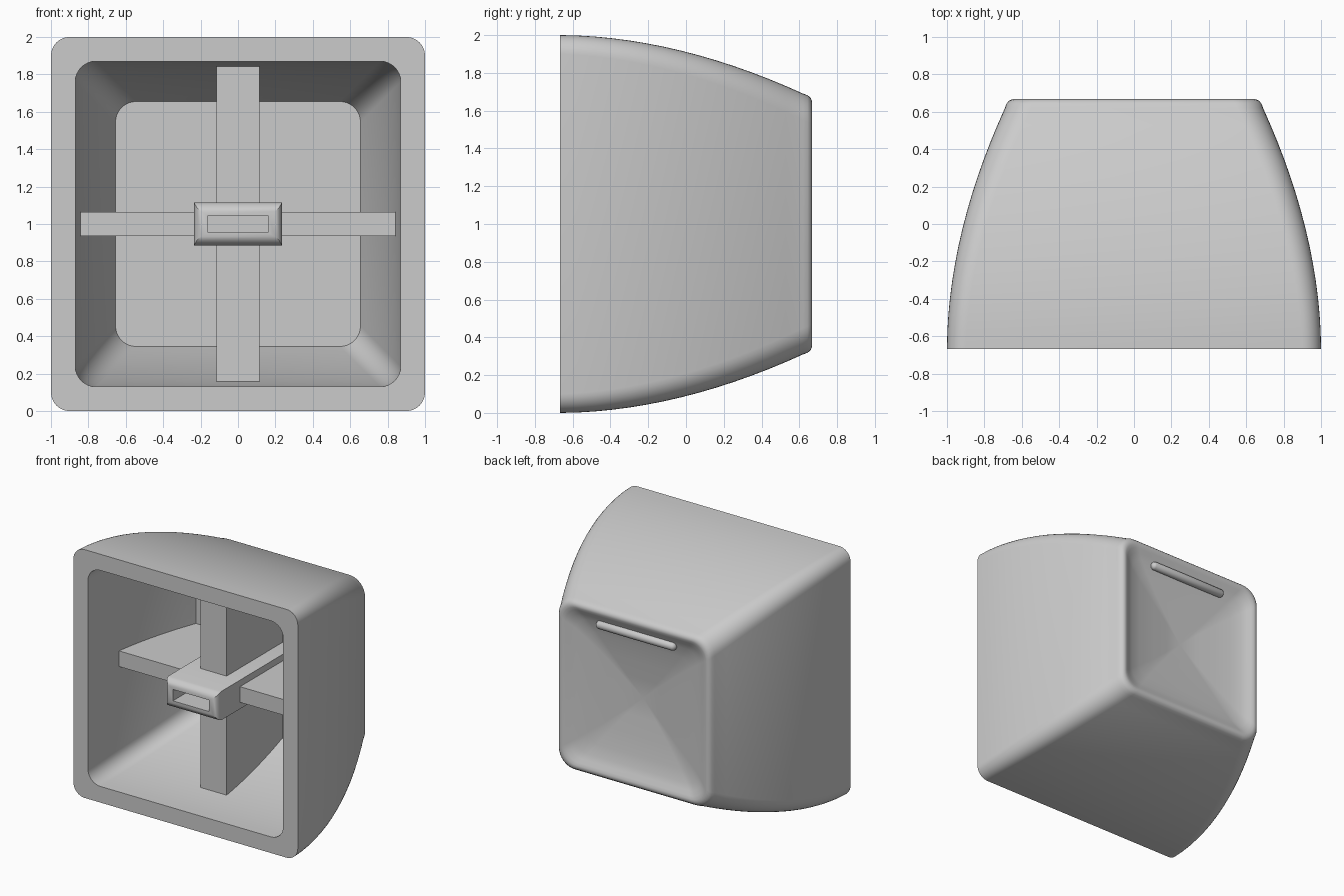
import bpy, bmesh, math
from mathutils import Matrix

cube = bpy.data.objects.get("Cube")
if cube:
    bpy.data.objects.remove(cube)

grey = bpy.data.materials.new("light_grey_plastic")
grey.use_nodes = True
grey.diffuse_color = (0.6, 0.6, 0.6, 1)
grey.node_tree.nodes["Principled BSDF"].inputs["Base Color"].default_value = grey.diffuse_color

FRONT, BACK, FLOOR, ARM_FRONT = -0.667, 0.667, 0.4, -0.31


def finish(name, bm):
    bmesh.ops.remove_doubles(bm, verts=bm.verts, dist=1e-5)
    bmesh.ops.recalc_face_normals(bm, faces=bm.faces)
    mesh = bpy.data.meshes.new(name)
    bm.to_mesh(mesh)
    bm.free()
    mesh.materials.append(grey)
    obj = bpy.data.objects.new(name, mesh)
    bpy.context.collection.objects.link(obj)
    bpy.ops.object.select_all(action="DESELECT")
    obj.select_set(True)
    bpy.context.view_layer.objects.active = obj
    bpy.ops.object.shade_smooth_by_angle(angle=math.radians(32))
    return obj


def ring(bm, hx, hz, y, r=0.0, seg=0):
    """Rounded rectangle around the y axis at height one."""
    verts = []
    for i, (sx, sz) in enumerate(((1, 1), (-1, 1), (-1, -1), (1, -1))):
        for k in range(seg + 1):
            a = math.pi / 2 * (i + (k / seg if seg else 0.5))
            verts.append(bm.verts.new((sx * (hx - r) + r * math.cos(a), y,
                                       1 + sz * (hz - r) + r * math.sin(a))))
    return verts


def loft(bm, rings, cap_start=False):
    for a, b in zip(rings, rings[1:]):
        n = len(a)
        for i in range(n):
            j = (i + 1) % n
            bm.faces.new((a[i], a[j], b[j], b[i]))
    bm.faces.new(rings[-1])
    if cap_start:
        bm.faces.new(rings[0])


def outer(y):
    return 1 - 0.31 * ((y - FRONT) / 1.287) ** 1.9


def inner(y):
    return 0.87 - 0.215 * ((y - FRONT) / (FLOOR - FRONT)) ** 1.9


# Shell: dished back, rolled rim, curved outside, front lip, cavity
profile = [(0, 0.545, 0), (0.15, 0.562, 0.02), (0.3, 0.58, 0.045),
           (0.45, 0.602, 0.08), (0.54, 0.622, 0.1), (0.585, 0.64, 0.11),
           (0.615, 0.657, 0.12), (0.635, 0.665, 0.125), (0.65, BACK, 0.13),
           (0.668, 0.66, 0.135), (0.682, 0.643, 0.14)]
STEPS = 14
for i in range(STEPS + 1):
    t = i / STEPS
    y = 0.62 + (FRONT - 0.62) * t
    profile.append((outer(y), y, 0.14 - 0.04 * t))
for i in range(STEPS + 1):
    y = FRONT + (FLOOR - FRONT) * i / STEPS
    profile.append((inner(y), y, 0.11))
bm = bmesh.new()
loft(bm, [ring(bm, w, w, y, r, 8) for w, y, r in profile])
finish("shell", bm)


# Cross arms whose ends follow the cavity walls
def arm(name, half_thickness, vertical):
    bm = bmesh.new()
    ys = [ARM_FRONT + (FLOOR + 0.01 - ARM_FRONT) * i / 10 for i in range(11)]
    rings = []
    for y in ys:
        reach = inner(y) + 0.003
        size = (half_thickness, reach) if vertical else (reach, half_thickness)
        rings.append(ring(bm, *size, y))
    loft(bm, rings, cap_start=True)
    finish(name, bm)


arm("vertical_arm", 0.115, True)
arm("horizontal_arm", 0.063, False)

# Stem with softened front edge and slot
stem = [(0.235, 0.116, FLOOR + 0.01), (0.235, 0.116, -0.55), (0.231, 0.106, -0.573),
        (0.221, 0.09, -0.589), (0.2, 0.068, -0.6),
        (0.16, 0.046, -0.6), (0.16, 0.046, -0.35)]
bm = bmesh.new()
loft(bm, [ring(bm, hx, hz, y) for hx, hz, y in stem], cap_start=True)
finish("stem", bm)

# Raised touch bar with round ends, set in the dish
bm = bmesh.new()
bmesh.ops.create_uvsphere(bm, u_segments=20, v_segments=12, radius=0.034)
for v in bm.verts:
    if abs(v.co.z) > 0.001:
        v.co.z += math.copysign(0.32, v.co.z)
bmesh.ops.transform(bm, verts=bm.verts, matrix=Matrix.Translation((0, 0.63, 1.535))
                    @ Matrix.Rotation(math.pi / 2, 4, "Y"))
finish("touch_bar", bm)
